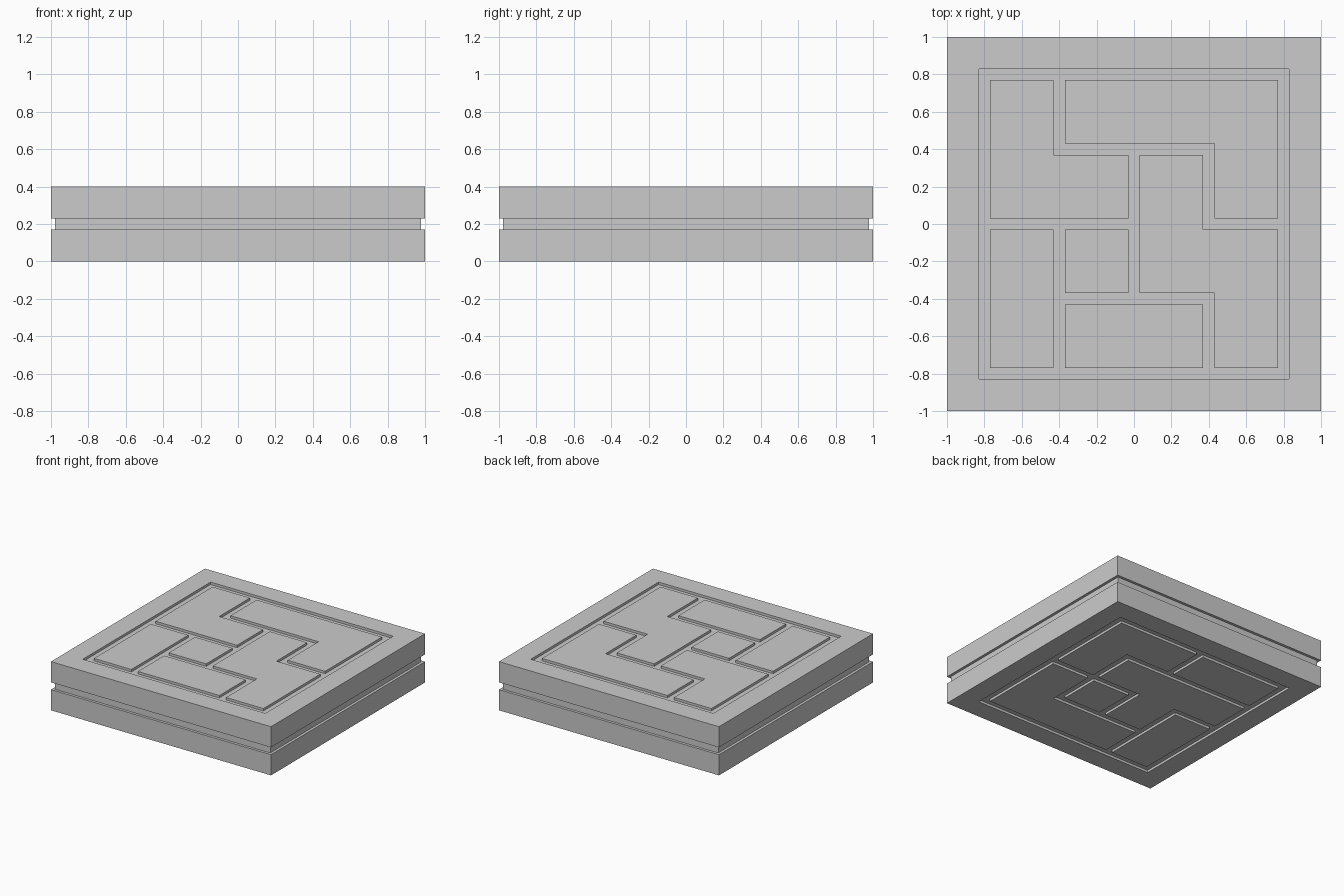
import bpy, bmesh

if "Cube" in bpy.data.objects:
    bpy.data.objects.remove(bpy.data.objects["Cube"])

HALF, HEIGHT = 1.0, 0.4      # slab half width and height
GW, DEPTH = 0.03, 0.02       # groove half width and depth
CUTS = [-HALF] + [c + s for c in (-.8, -.4, 0, .4, .8) for s in (-GW, GW)] + [HALF]
BORDER = [(-.8, -.8, .8, -.8), (-.8, .8, .8, .8), (-.8, -.8, -.8, .8), (.8, -.8, .8, .8)]

# Groove centre lines as x0, y0, x1, y1
TOP = BORDER + [(-.4, .4, -.4, .8), (-.4, .4, .4, .4), (.4, 0, .4, .4), (.4, 0, .8, 0),
                (0, -.4, 0, .4), (-.8, 0, 0, 0), (-.4, -.8, -.4, 0),
                (-.4, -.4, .4, -.4), (.4, -.8, .4, -.4)]
BOTTOM = BORDER + [(0, .4, 0, .8), (-.8, .4, .4, .4), (.4, -.4, .4, .4), (0, 0, .8, 0),
                   (0, -.4, 0, 0), (-.4, -.4, .4, -.4), (-.4, -.8, -.4, 0), (-.8, 0, -.4, 0)]


def in_groove(x, y, lines):
    return any(a - GW < x < c + GW and b - GW < y < d + GW for a, b, c, d in lines)


def carved_face(bm, lines, z, inward):
    """Flat square face with the groove pattern pushed inward."""
    grid = [[bm.verts.new((x, y, z)) for y in CUTS] for x in CUTS]
    grooves = []
    for i in range(len(CUTS) - 1):
        for j in range(len(CUTS) - 1):
            f = bm.faces.new((grid[i][j], grid[i + 1][j], grid[i + 1][j + 1], grid[i][j + 1]))
            if in_groove((CUTS[i] + CUTS[i + 1]) / 2, (CUTS[j] + CUTS[j + 1]) / 2, lines):
                grooves.append(f)
    out = bmesh.ops.extrude_face_region(bm, geom=grooves)["geom"]
    moved = [v for v in out if isinstance(v, bmesh.types.BMVert)]
    bmesh.ops.translate(bm, verts=moved, vec=(0, 0, inward))
    left = [f for f in grooves if f.is_valid]
    if left:
        bmesh.ops.delete(bm, geom=left, context='FACES')


bm = bmesh.new()
# Carved top and bottom
carved_face(bm, TOP, HEIGHT, -DEPTH)
carved_face(bm, BOTTOM, 0, DEPTH)

# Side walls with the groove running round the middle
rim = HALF - 0.022
profile = [(HALF, 0), (HALF, .17), (rim, .17), (rim, .23), (HALF, .23), (HALF, HEIGHT)]
outline = ([(c, -HALF) for c in CUTS[:-1]] + [(HALF, c) for c in CUTS[:-1]]
           + [(-c, HALF) for c in CUTS[:-1]] + [(-HALF, -c) for c in CUTS[:-1]])
rings = [[bm.verts.new((x * r, y * r, z)) for x, y in outline] for r, z in profile]
for lo, hi in zip(rings, rings[1:]):
    for k in range(len(outline)):
        n = (k + 1) % len(outline)
        bm.faces.new((lo[k], lo[n], hi[n], hi[k]))

bmesh.ops.remove_doubles(bm, verts=bm.verts[:], dist=1e-4)
bmesh.ops.recalc_face_normals(bm, faces=bm.faces[:])
mesh = bpy.data.meshes.new("carved_slab")
bm.to_mesh(mesh)
bm.free()
bpy.context.collection.objects.link(bpy.data.objects.new("carved_slab", mesh))
